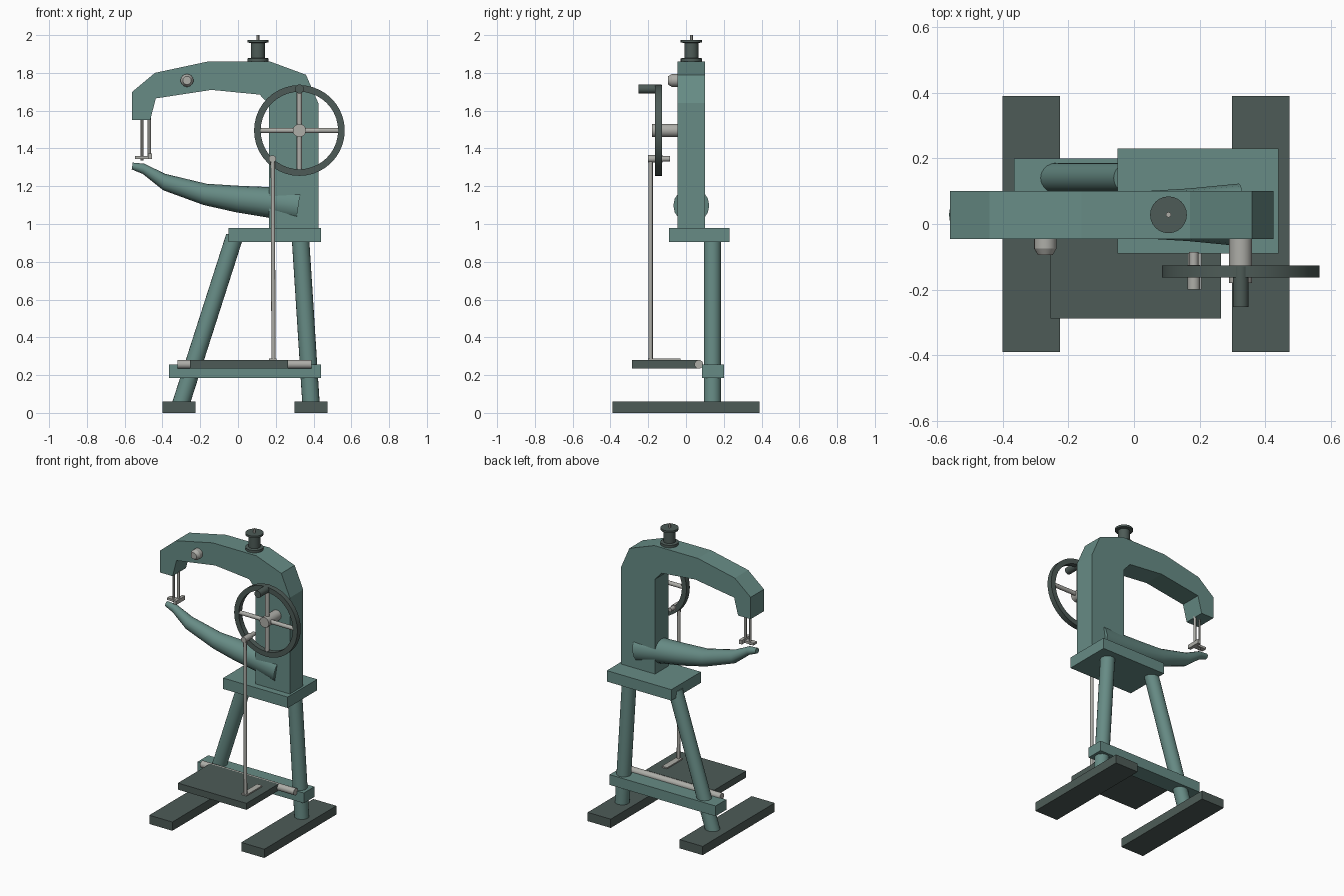
import bpy, bmesh
from math import pi
from mathutils import Vector

cube = bpy.data.objects.get("Cube")
if cube:
    bpy.data.objects.remove(cube, do_unlink=True)


def material(name, rgb):
    m = bpy.data.materials.new(name)
    m.use_nodes = True
    color = (*rgb, 1)
    m.diffuse_color = color
    m.node_tree.nodes["Principled BSDF"].inputs["Base Color"].default_value = color
    return m


TEAL = material("teal paint", (0.135, 0.26, 0.235))
DARK = material("dark iron", (0.075, 0.105, 0.095))
STEEL = material("bare steel", (0.42, 0.42, 0.39))


def finish(name, bm, mat, smooth=False):
    bmesh.ops.recalc_face_normals(bm, faces=bm.faces)
    mesh = bpy.data.meshes.new(name)
    bm.to_mesh(mesh)
    bm.free()
    mesh.materials.append(mat)
    ob = bpy.data.objects.new(name, mesh)
    bpy.context.collection.objects.link(ob)
    if smooth:
        bpy.ops.object.select_all(action='DESELECT')
        ob.select_set(True)
        bpy.context.view_layer.objects.active = ob
        bpy.ops.object.shade_smooth_by_angle(angle=pi / 6)
    return ob


def box(name, mat, xs, ys, zs):
    bm = bmesh.new()
    bmesh.ops.create_cube(bm, size=1)
    for v in bm.verts:
        for i, (lo, hi) in enumerate((xs, ys, zs)):
            v.co[i] = lo if v.co[i] < 0 else hi
    return finish(name, bm, mat)


def lathe(name, mat, origin, axis, profile, sides=24, closed=False):
    """Turn a profile of (radius, distance along axis) points around an axis."""
    rot = Vector((0, 0, 1)).rotation_difference(Vector(axis))
    bm = bmesh.new()
    verts = [bm.verts.new((r, 0, d)) for r, d in profile]
    pairs = list(zip(verts, verts[1:]))
    if closed:
        pairs.append((verts[-1], verts[0]))
    edges = [bm.edges.new(p) for p in pairs]
    bmesh.ops.spin(bm, geom=verts + edges, cent=(0, 0, 0), axis=(0, 0, 1),
                   angle=2 * pi, steps=sides)
    bmesh.ops.remove_doubles(bm, verts=bm.verts, dist=0.0001)
    for v in bm.verts:
        v.co = rot @ v.co + Vector(origin)
    return finish(name, bm, mat, True)


def rod(name, mat, start, end, r, sides=20):
    axis = Vector(end) - Vector(start)
    n = axis.length
    return lathe(name, mat, start, axis, [(0, 0), (r, 0), (r, n), (0, n)], sides)


# C-shaped frame: side profile extruded in depth
outline = [(0.425, 0.97), (0.425, 1.64), (0.36, 1.79), (0.17, 1.86), (-0.16, 1.86),
           (-0.44, 1.80), (-0.56, 1.70), (-0.56, 1.55), (-0.465, 1.55), (-0.435, 1.665),
           (-0.14, 1.71), (0.115, 1.685), (0.165, 1.63), (0.165, 0.97)]
bm = bmesh.new()
face = bm.faces.new([bm.verts.new((x, -0.045, z)) for x, z in outline])
ext = bmesh.ops.extrude_face_region(bm, geom=[face])
bmesh.ops.translate(bm, vec=(0, 0.145, 0),
                    verts=[g for g in ext["geom"] if isinstance(g, bmesh.types.BMVert)])
finish("frame", bm, TEAL)

# Tapered lower arm lofted through rings of (x, z, radius)
stations = [(0.32, 1.098, 0.095), (0.165, 1.115, 0.08), (0, 1.132, 0.07),
            (-0.175, 1.157, 0.056), (-0.39, 1.222, 0.043), (-0.50, 1.292, 0.027),
            (-0.56, 1.307, 0.018)]
bm = bmesh.new()
rings = []
for x, z, r in stations:
    made = bmesh.ops.create_circle(bm, segments=16, radius=r)["verts"]
    for v in made:
        v.co = Vector((x + v.co.y * 0.15, v.co.x + 0.028, z + v.co.y))
    rings.append(made)
for a, b in zip(rings, rings[1:]):
    for i in range(16):
        j = (i + 1) % 16
        bm.faces.new((a[i], a[j], b[j], b[i]))
bm.faces.new(rings[0])
bm.faces.new(rings[-1])
finish("lower_arm", bm, TEAL, True)

# Stand
box("base_plate", TEAL, (-0.05, 0.44), (-0.09, 0.23), (0.905, 0.98))
box("cross_bar", TEAL, (-0.365, 0.44), (0.085, 0.20), (0.185, 0.255))
for side, foot_x, low_x, high_x in (("right", -0.40, -0.305, -0.018),
                                    ("left", 0.298, 0.387, 0.33)):
    box(side + "_foot", DARK, (foot_x, foot_x + 0.175), (-0.39, 0.39), (0, 0.06))
    rod(side + "_leg", TEAL, (low_x, 0.14, 0.04), (high_x, 0.14, 0.935), 0.046)

# Treadle
box("pedal", DARK, (-0.255, 0.265), (-0.287, 0.06), (0.235, 0.28))
rod("pedal_axle", STEEL, (-0.32, 0.068, 0.257), (0.39, 0.068, 0.257), 0.023)
box("pedal_bracket", STEEL, (0.165, 0.205), (-0.20, -0.03), (0.278, 0.288))
rod("connecting_rod", STEEL, (0.188, -0.187, 0.28), (0.184, -0.187, 1.345), 0.011)
rod("crank_pin", STEEL, (0.182, -0.20, 1.345), (0.182, -0.125, 1.345), 0.019)
rod("crank_pin_end", STEEL, (0.182, -0.13, 1.345), (0.182, -0.085, 1.345), 0.014)

# Hand wheel
WX, WZ = 0.325, 1.495
lathe("wheel_rim", DARK, (WX, -0.145, WZ), (0, 1, 0),
      [(0.205, -0.018), (0.24, -0.018), (0.24, 0.018), (0.205, 0.018)], 40, True)
rod("spoke_across", STEEL, (WX - 0.21, -0.145, WZ), (WX + 0.21, -0.145, WZ), 0.014)
rod("spoke_upright", STEEL, (WX, -0.145, WZ - 0.21), (WX, -0.145, WZ + 0.21), 0.014)
rod("wheel_hub", STEEL, (WX, -0.18, WZ), (WX, -0.04, WZ), 0.035)
rod("wheel_handle", DARK, (WX, -0.252, WZ + 0.22), (WX, -0.13, WZ + 0.22), 0.024)

# Thread spool and tension knob
lathe("spool", DARK, (0.105, 0.028, 1.86), (0, 0, 1),
      [(0, 0), (0.056, 0), (0.056, 0.017), (0.037, 0.02), (0.037, 0.098),
       (0.056, 0.101), (0.056, 0.115), (0, 0.115)])
rod("spool_pin", STEEL, (0.105, 0.028, 1.95), (0.105, 0.028, 2.0), 0.008, 12)
lathe("tension_knob", STEEL, (-0.27, -0.04, 1.76), (0, -1, 0),
      [(0, 0), (0.034, 0), (0.034, 0.035), (0.022, 0.055), (0, 0.055)])

# Needle and presser foot
rod("needle_bar", STEEL, (-0.508, 0.028, 1.56), (-0.508, 0.028, 1.335), 0.007, 12)
rod("presser_bar", STEEL, (-0.47, 0.028, 1.56), (-0.47, 0.028, 1.35), 0.009, 12)
box("presser_foot", STEEL, (-0.545, -0.455), (0.01, 0.046), (1.345, 1.36))
box("presser_cross", STEEL, (-0.477, -0.455), (-0.02, 0.076), (1.345, 1.372))
